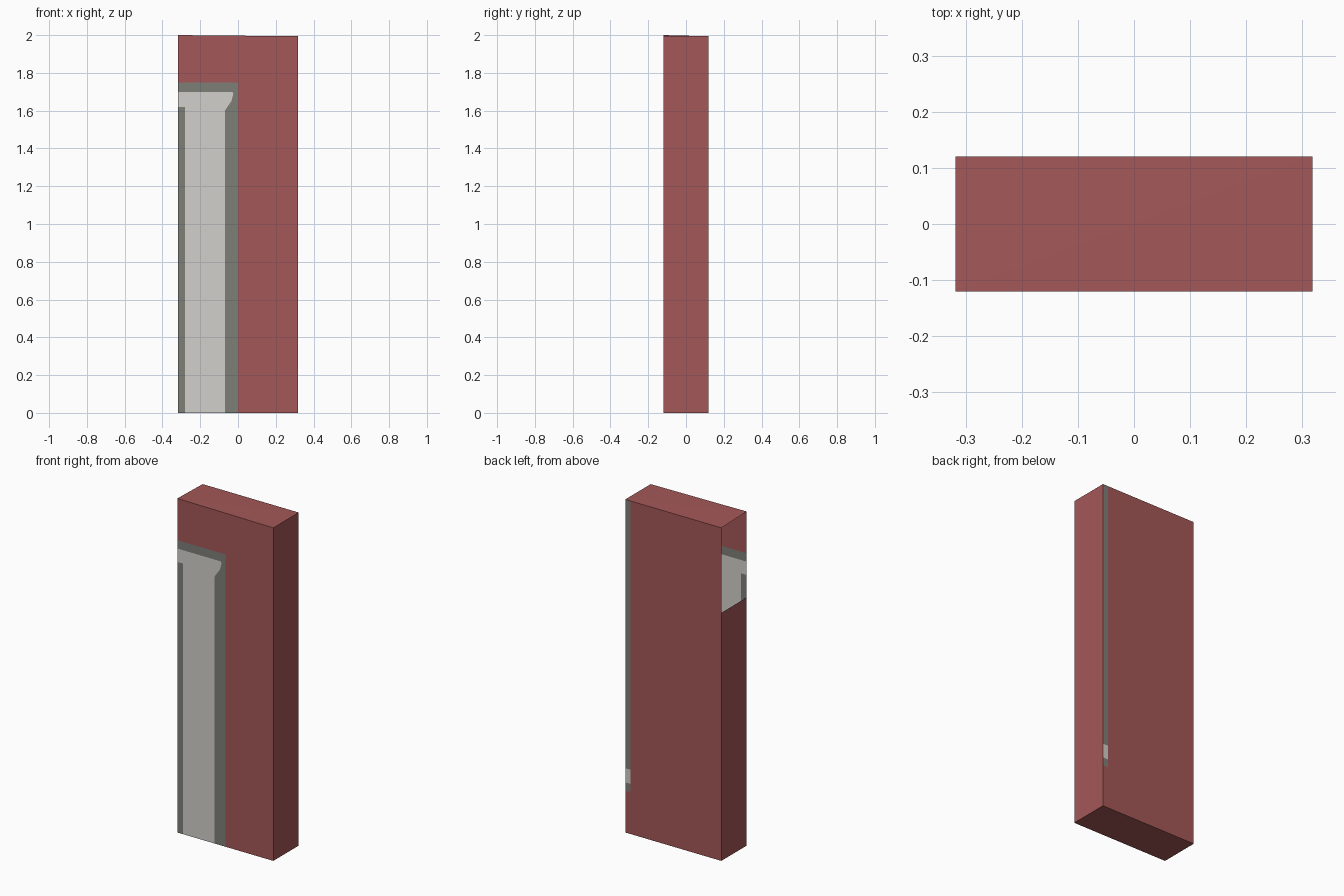
import bpy

if "Cube" in bpy.data.objects:
    bpy.data.objects.remove(bpy.data.objects["Cube"])


def material(name, color):
    m = bpy.data.materials.new(name)
    m.diffuse_color = (*color, 1)
    m.use_nodes = True
    m.node_tree.nodes["Principled BSDF"].inputs["Base Color"].default_value = m.diffuse_color
    return m


MATS = [material("brick_red", (0.37, 0.096, 0.096)),
        material("dark_grey", (0.21, 0.21, 0.19)),
        material("light_grey", (0.64, 0.63, 0.60))]
RED, DARK, LIGHT = 0, 1, 2

X, Y, H = 0.318, 0.12, 1.994   # half width, half depth, height
PEAK = 2.0                     # the front left corner stands a little higher


def panel(name, place, patches):
    """One flat panel made of coloured patches; place maps 2D to 3D."""
    verts, faces, colors = [], [], []
    for color, points in patches:
        faces.append(range(len(verts), len(verts) + len(points)))
        verts += [place(a, b) for a, b in points]
        colors.append(color)
    mesh = bpy.data.meshes.new(name)
    mesh.from_pydata(verts, [], [list(f) for f in faces])
    for m in MATS:
        mesh.materials.append(m)
    for poly, color in zip(mesh.polygons, colors):
        poly.material_index = color
    obj = bpy.data.objects.new(name, mesh)
    bpy.context.collection.objects.link(obj)
    return obj


def rect(a0, b0, a1, b1):
    return [(a0, b0), (a1, b0), (a1, b1), (a0, b1)]


# front panel with the painted pillar
mid = (PEAK + H) / 2
panel("front_panel", lambda a, b: (a, -Y, b), [
    (RED, [(0, 0), (X, 0), (X, H), (0, mid), (0, 1.75)]),
    (RED, [(-X, 1.75), (0, 1.75), (0, mid), (-X, PEAK)]),
    (DARK, rect(-X, 0, -0.28, 1.62)),
    (LIGHT, [(-0.28, 0), (-0.07, 0), (-0.07, 1.60), (-0.28, 1.62)]),
    (LIGHT, [(-X, 1.62), (-0.28, 1.62), (-0.07, 1.60), (-0.035, 1.65),
             (-0.025, 1.69), (-0.03, 1.70), (-X, 1.70)]),
    (DARK, [(-0.07, 0), (0, 0), (0, 1.70), (-0.03, 1.70),
            (-0.025, 1.69), (-0.035, 1.65), (-0.07, 1.60)]),
    (DARK, rect(-X, 1.70, 0, 1.75)),
])

# back panel with the narrow painted strip at its right edge
S = X - 0.034
panel("back_panel", lambda a, b: (-a, Y, b), [
    (RED, rect(-S, 0, X, H)),
    (RED, rect(-X, 0, -S, 0.25)),
    (DARK, rect(-X, 0.25, -S, 0.30)),
    (LIGHT, rect(-X, 0.30, -S, 0.385)),
    (DARK, rect(-X, 0.385, -S, H)),
])

# sides: the left one stops short and leaves an opening at the top
panel("right_side", lambda a, b: (X, a, b), [(RED, rect(-Y, 0, Y, H))])
panel("left_side", lambda a, b: (-X, -a, b), [(RED, rect(-Y, 0, Y, 1.485))])

# top and bottom
panel("top_panel",
      lambda a, b: (a, b, PEAK if a < 0 and b < 0 else H),
      [(RED, [(-X, -Y), (X, -Y), (X, Y)]), (RED, [(-X, -Y), (X, Y), (-X, Y)])])
panel("bottom_panel", lambda a, b: (a, -b, 0), [(RED, rect(-X, -Y, X, Y))])
